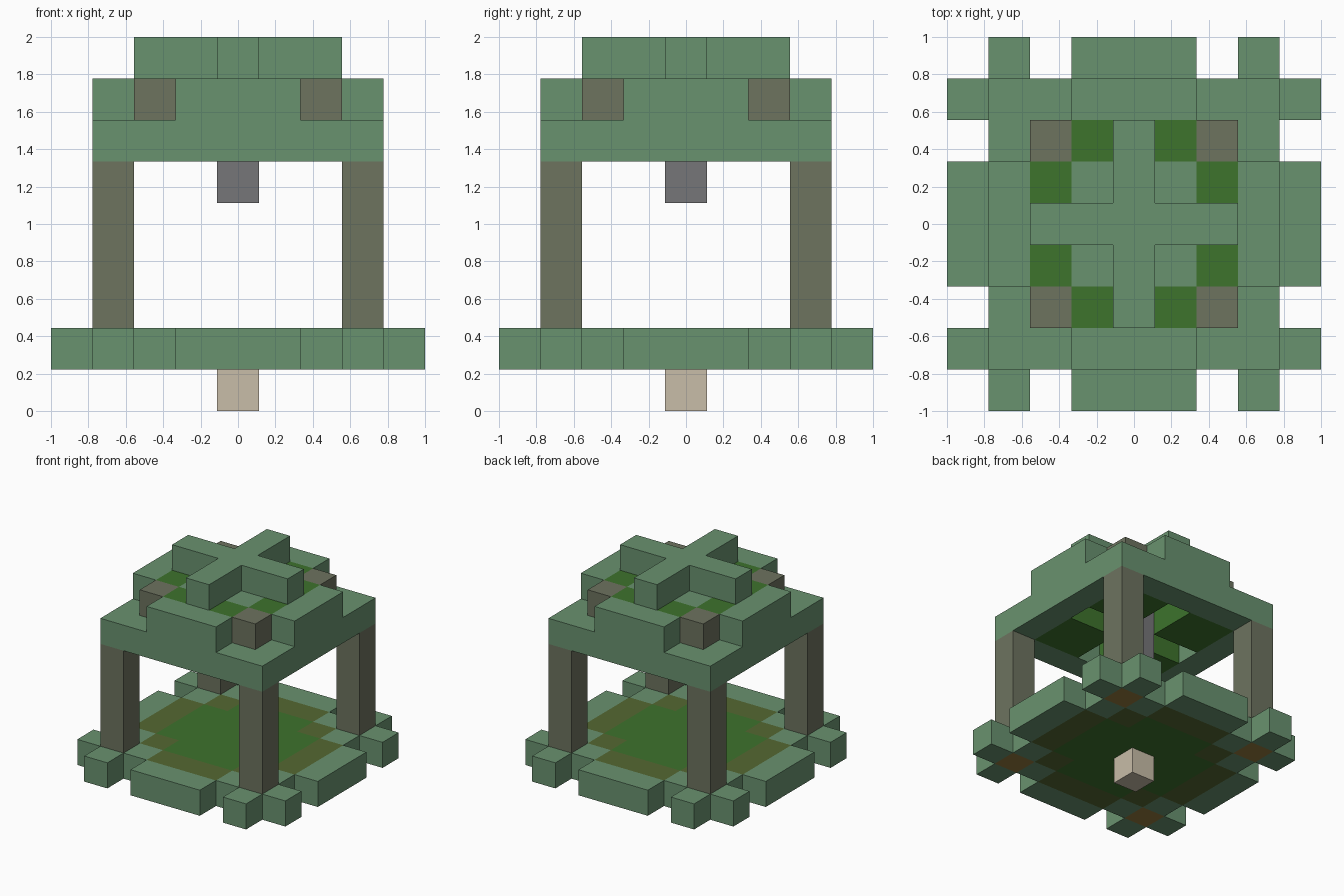
import bpy
import bmesh
from mathutils import Vector

cube = bpy.data.objects.get("Cube")
if cube:
    bpy.data.objects.remove(cube)

UNIT = 2 / 9          # edge of one block
SIDES = [(1, 0, 0), (-1, 0, 0), (0, 1, 0), (0, -1, 0), (0, 0, 1), (0, 0, -1)]


def material(name, rgb):
    """Flat material from display colour values (0-255)."""
    linear = [((c / 255 + 0.055) / 1.055) ** 2.4 for c in rgb] + [1]
    mat = bpy.data.materials.new(name)
    mat.use_nodes = True
    mat.diffuse_color = linear
    mat.node_tree.nodes["Principled BSDF"].inputs["Base Color"].default_value = linear
    return mat


stone = material("mossy stone", (105, 146, 111))
timber = material("weathered timber", (109, 115, 95))
leaf = material("leaf green", (61, 115, 44))
earth = material("olive earth", (85, 104, 50))
log_end = material("log brown", (150, 122, 62))
iron = material("iron grey", (118, 118, 120))
tan = material("pale tan", (200, 189, 168))


def layer(z, rule, reach=4):
    """Blocks of one layer that satisfy a rule on (|x|, |y|)."""
    span = range(-reach, reach + 1)
    return {(x, y, z) for x in span for y in span if rule(abs(x), abs(y))}


def r2(a, b):
    return a * a + b * b


def is_corner(a, b):
    return a == 3 and b == 3


def in_base(a, b):
    lo, hi = min(a, b), max(a, b)
    return hi <= 3 or lo in (0, 1, 3)


parts = []


def part(name, mat, cells):
    parts.append((name, mat, cells))


# Base: round lawn, earth ring, stone rim with notched edge
part("foot_block", tan, {(0, 0, 0)})
part("lawn", leaf, layer(1, lambda a, b: r2(a, b) <= 5))
part("earth_ring", earth, layer(1, lambda a, b: 5 < r2(a, b) <= 10))
part("stone_rim", stone, layer(1, lambda a, b: r2(a, b) > 10 and in_base(a, b)
                               and not is_corner(a, b)))
part("pillar_footings", log_end, layer(1, is_corner))

# Pillars
for side_x, x in (("left", 3), ("right", -3)):
    for side_y, y in (("front", -3), ("back", 3)):
        part(f"{side_y}_{side_x}_pillar", timber, {(x, y, z) for z in range(2, 6)})

# Roof: square beam ring, leaf ceiling, hanging weight
part("roof_beam_ring", stone, layer(6, lambda a, b: max(a, b) == 3, 3))
part("ceiling_leaves", leaf, layer(6, lambda a, b: a and b, 2))
part("hanging_weight", iron, {(0, 0, 5), (0, 0, 6)})

# Upper roof: stone disc with leaves and four timber blocks
part("roof_disc", stone, layer(7, lambda a, b: r2(a, b) <= 10 and r2(a, b) not in (5, 8)))
part("roof_leaves", leaf, layer(7, lambda a, b: r2(a, b) == 5))
part("roof_timber_blocks", timber, layer(7, lambda a, b: r2(a, b) == 8))
part("top_cross", stone, layer(8, lambda a, b: not (a and b), 2))

occupied = set().union(*(cells for _, _, cells in parts))


def build(name, mat, cells):
    """Mesh the exposed sides of a group of blocks and merge flat areas."""
    bm = bmesh.new()
    for cell in sorted(cells):
        centre = Vector(cell) + Vector((0, 0, 0.5))
        for side in SIDES:
            if tuple(c + s for c, s in zip(cell, side)) in occupied:
                continue
            n = Vector(side)
            u = Vector((side[1], side[2], side[0]))
            v = n.cross(u)
            corners = [(-1, -1), (1, -1), (1, 1), (-1, 1)]
            bm.faces.new([bm.verts.new((centre + (n + u * p + v * q) / 2) * UNIT)
                          for p, q in corners])
    bmesh.ops.remove_doubles(bm, verts=bm.verts[:], dist=0.001)
    bmesh.ops.dissolve_limit(bm, angle_limit=0.01, verts=bm.verts[:], edges=bm.edges[:])
    mesh = bpy.data.meshes.new(name)
    bm.to_mesh(mesh)
    bm.free()
    mesh.materials.append(mat)
    bpy.context.collection.objects.link(bpy.data.objects.new(name, mesh))


for entry in parts:
    build(*entry)
